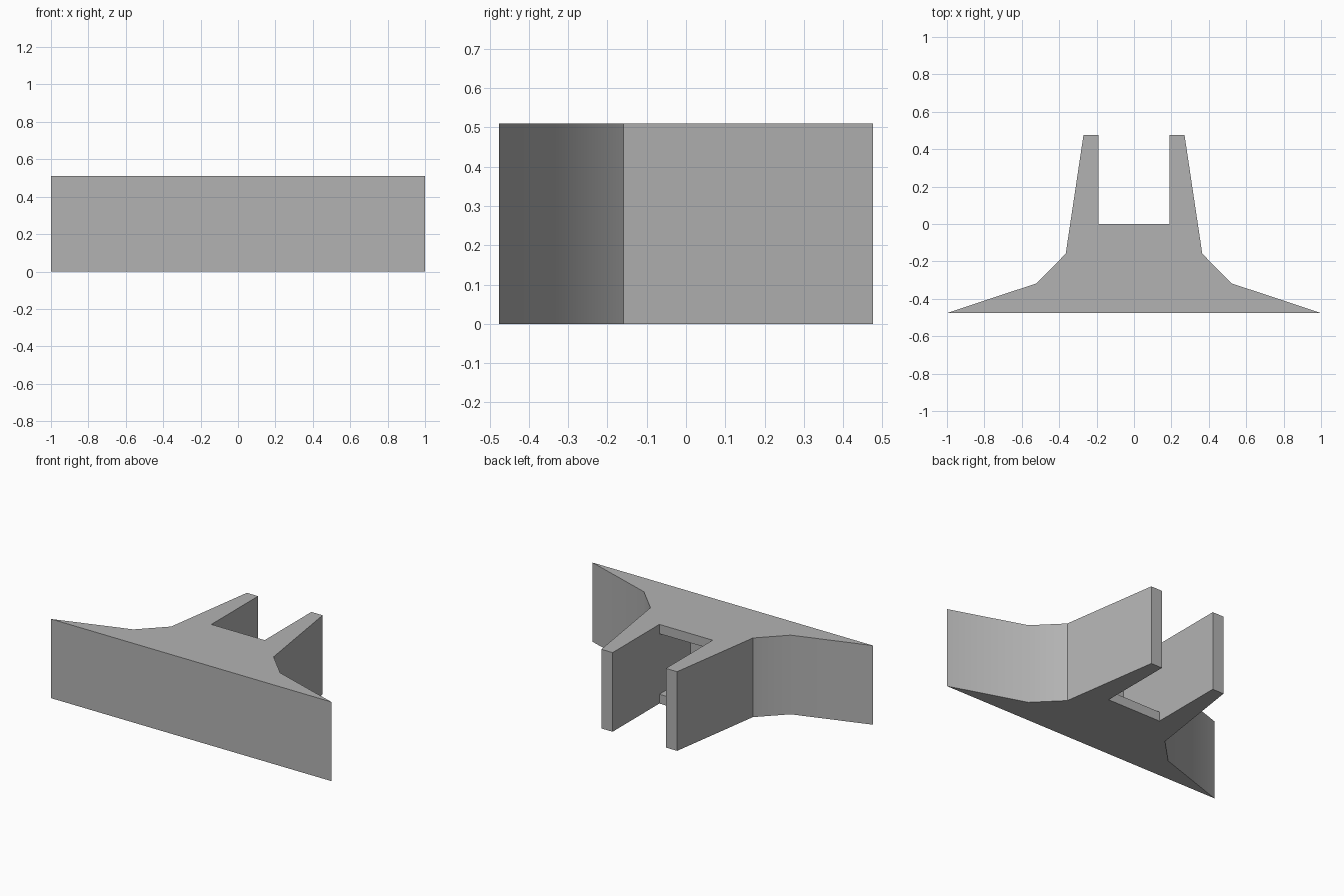
import bpy
import bmesh
import math

cube = bpy.data.objects.get("Cube")
if cube:
    bpy.data.objects.remove(cube, do_unlink=True)

HEIGHT = 0.51
LIP = 0.06

grey = bpy.data.materials.new("plain grey")
grey.use_nodes = True
grey.diffuse_color = (0.45, 0.45, 0.45, 1)
grey.node_tree.nodes["Principled BSDF"].inputs["Base Color"].default_value = (0.45, 0.45, 0.45, 1)


def extrude_profile(name, points, z0, z1):
    """Prism from a closed counter-clockwise plan outline."""
    bm = bmesh.new()
    base = bm.faces.new([bm.verts.new((x, y, z0)) for x, y in points])
    top = bmesh.ops.extrude_face_region(bm, geom=[base])["geom"]
    verts = [v for v in top if isinstance(v, bmesh.types.BMVert)]
    bmesh.ops.translate(bm, verts=verts, vec=(0, 0, z1 - z0))
    bmesh.ops.recalc_face_normals(bm, faces=bm.faces)
    mesh = bpy.data.meshes.new(name)
    bm.to_mesh(mesh)
    bm.free()
    mesh.materials.append(grey)
    obj = bpy.data.objects.new(name, mesh)
    bpy.context.collection.objects.link(obj)
    return obj


# Flared front plate with two arms, mirrored from its left half
half = [(1, -0.476), (0.523, -0.318), (0.365, -0.159),
        (0.27, 0.476), (0.19, 0.476), (0.19, 0)]
outline = half + [(-x, y) for x, y in reversed(half)]
bracket = extrude_profile("bracket", outline, 0, HEIGHT)

# Pocket in the hub, flush with the inner faces of the arms
pocket = [(-0.19, -0.318), (0.19, -0.318), (0.19, 0.2), (-0.19, 0.2)]
cutter = extrude_profile("pocket_cutter", pocket, LIP, HEIGHT - LIP)
cutter.hide_render = True
cut = bracket.modifiers.new("pocket", "BOOLEAN")
cut.operation = "DIFFERENCE"
cut.solver = "EXACT"
cut.object = cutter

# Apply the cut, then shade the shallow flare smoothly
bpy.ops.object.select_all(action="DESELECT")
bpy.context.view_layer.objects.active = bracket
bracket.select_set(True)
bpy.ops.object.modifier_apply(modifier=cut.name)
bpy.data.objects.remove(cutter, do_unlink=True)
bpy.ops.object.shade_smooth_by_angle(angle=math.radians(30))
